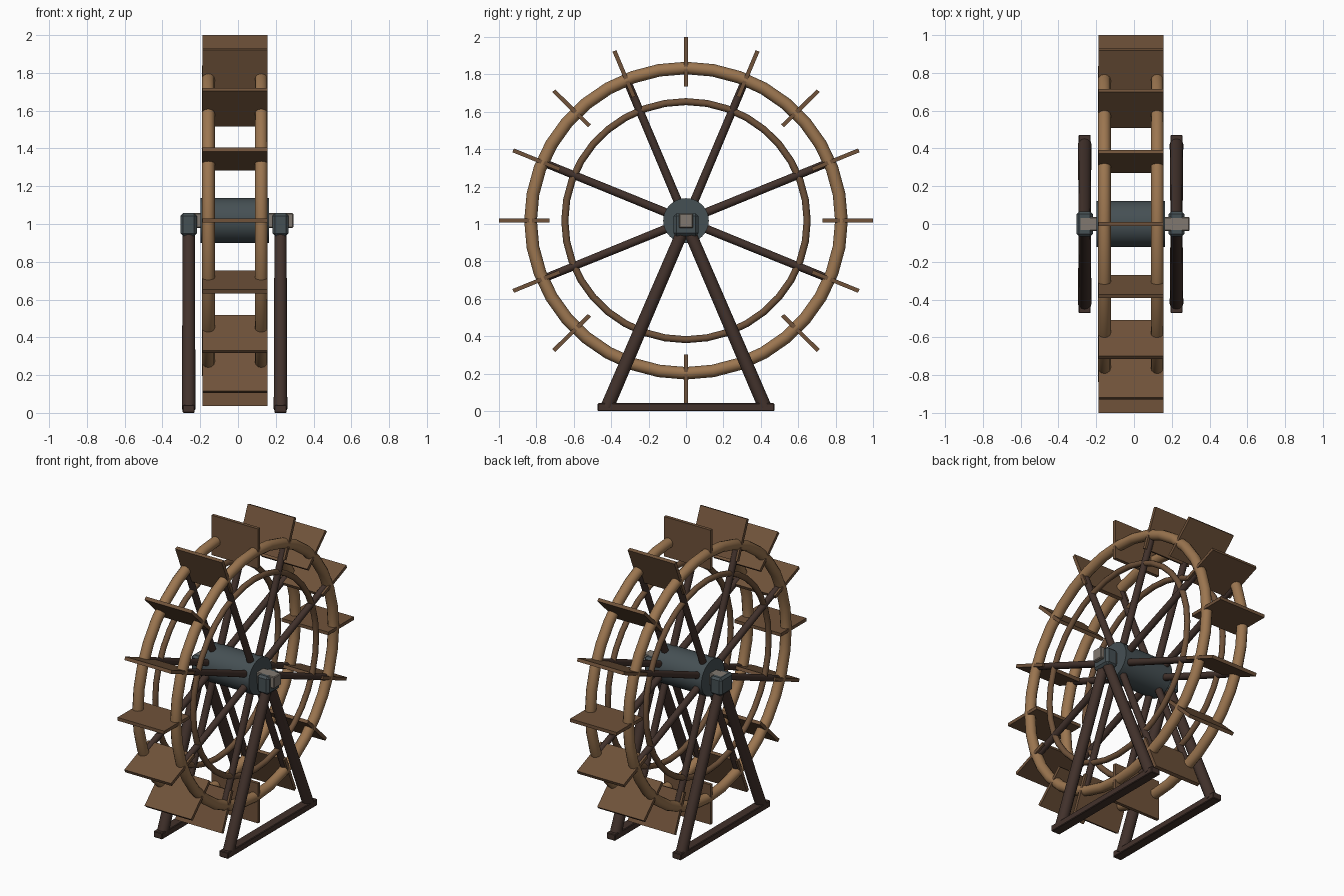
import bpy, bmesh, math
from mathutils import Matrix, Vector

if "Cube" in bpy.data.objects:
    bpy.data.objects.remove(bpy.data.objects["Cube"])

CX, CZ = -0.017, 1.018          # wheel centre
T = Matrix.Translation
# the wheel is very slightly squashed vertically
WHEEL = T((CX, 0, CZ)) @ Matrix.Diagonal((1, 1, 0.982, 1))


def material(name, rgb):
    m = bpy.data.materials.new(name)
    m.diffuse_color = (*rgb, 1)
    m.use_nodes = True
    m.node_tree.nodes["Principled BSDF"].inputs["Base Color"].default_value = m.diffuse_color
    return m


LIGHT = material("light_wood", (0.33, 0.18, 0.08))
MID = material("mid_wood", (0.16, 0.085, 0.042))
DARK = material("dark_wood", (0.055, 0.032, 0.025))
IRON = material("iron", (0.06, 0.08, 0.088))
STEEL = material("axle_grey", (0.22, 0.19, 0.16))


def finish(name, bm, mat, smooth=False, bevel=0):
    bmesh.ops.recalc_face_normals(bm, faces=bm.faces)
    me = bpy.data.meshes.new(name)
    bm.to_mesh(me)
    bm.free()
    ob = bpy.data.objects.new(name, me)
    bpy.context.collection.objects.link(ob)
    me.materials.append(mat)
    if smooth:
        bpy.ops.object.select_all(action='DESELECT')
        ob.select_set(True)
        bpy.context.view_layer.objects.active = ob
        bpy.ops.object.shade_smooth_by_angle(angle=math.radians(40))
    if bevel:
        mod = ob.modifiers.new("bevel", 'BEVEL')
        mod.width = bevel
        mod.segments = 1
    return ob


def box(bm, center, size, mat=Matrix()):
    bmesh.ops.create_cube(bm, size=1, matrix=mat @ T(center) @ Matrix.Diagonal((*size, 1)))


def rod(bm, a, b, r1, r2, sides=12, mat=Matrix()):
    a, b = Vector(a), Vector(b)
    d = b - a
    bmesh.ops.create_cone(bm, cap_ends=True, segments=sides, radius1=r1, radius2=r2, depth=d.length,
                          matrix=mat @ T((a + b) / 2) @ d.to_track_quat('Z', 'Y').to_matrix().to_4x4())


def ring(bm, x, major, minor, n=36, m=12):
    rows = []
    for i in range(n):
        a = 2 * math.pi * i / n
        row = []
        for j in range(m):
            b = 2 * math.pi * j / m
            r = major + minor * math.cos(b)
            row.append(bm.verts.new(WHEEL @ Vector((x + minor * math.sin(b), r * math.cos(a), r * math.sin(a)))))
        rows.append(row)
    for i in range(n):
        p, q = rows[i], rows[(i + 1) % n]
        for j in range(m):
            k = (j + 1) % m
            bm.faces.new((p[j], q[j], q[k], p[k]))


# wheel sides: outer rim, inner ring, spokes
for side, s in (("left", -1), ("right", 1)):
    x = 0.14 * s
    bm = bmesh.new()
    ring(bm, x, 0.831, 0.034)
    finish(side + "_outer_rim", bm, LIGHT, smooth=True)

    bm = bmesh.new()
    ring(bm, x, 0.648, 0.019, m=10)
    finish(side + "_inner_ring", bm, MID, smooth=True)

    bm = bmesh.new()
    for k in range(8):
        a = math.radians(22.5 + 45 * k)
        u = Vector((0, math.cos(a), math.sin(a)))
        o = Vector((x, 0, 0))
        rod(bm, o + u * 0.08, o + u * 0.82, 0.023, 0.021, mat=WHEEL)
    finish(side + "_spokes", bm, DARK, smooth=True)

# paddles
bm = bmesh.new()
for k in range(16):
    box(bm, (0, 0.865, 0), (0.344, 0.27, 0.022),
        WHEEL @ Matrix.Rotation(math.radians(22.5 * k), 4, 'X'))
finish("paddles", bm, MID)

# hub
bm = bmesh.new()
rod(bm, (-0.182, 0, 0), (0.182, 0, 0), 0.122, 0.122, 32, WHEEL)
finish("hub", bm, IRON, smooth=True)

# square axle, sticking out on the right
bm = bmesh.new()
box(bm, (0.003, 0, CZ), (0.58, 0.076, 0.078))
finish("axle", bm, STEEL, bevel=0.005)

# support stands: bearing, sloping legs, ground sill
for side, x in (("left", -0.261), ("right", 0.225)):
    bm = bmesh.new()
    box(bm, (x, 0, 0.997), (0.086, 0.132, 0.12))
    finish(side + "_bearing", bm, IRON, bevel=0.014)

    bm = bmesh.new()
    for s in (-1, 1):
        rod(bm, (x, 0.012 * s, 0.975), (x, 0.422 * s, 0.02), 0.032, 0.036)
    finish(side + "_legs", bm, DARK, smooth=True)

    bm = bmesh.new()
    box(bm, (x, 0, 0.021), (0.064, 0.944, 0.042))
    finish(side + "_sill", bm, DARK, bevel=0.004)
